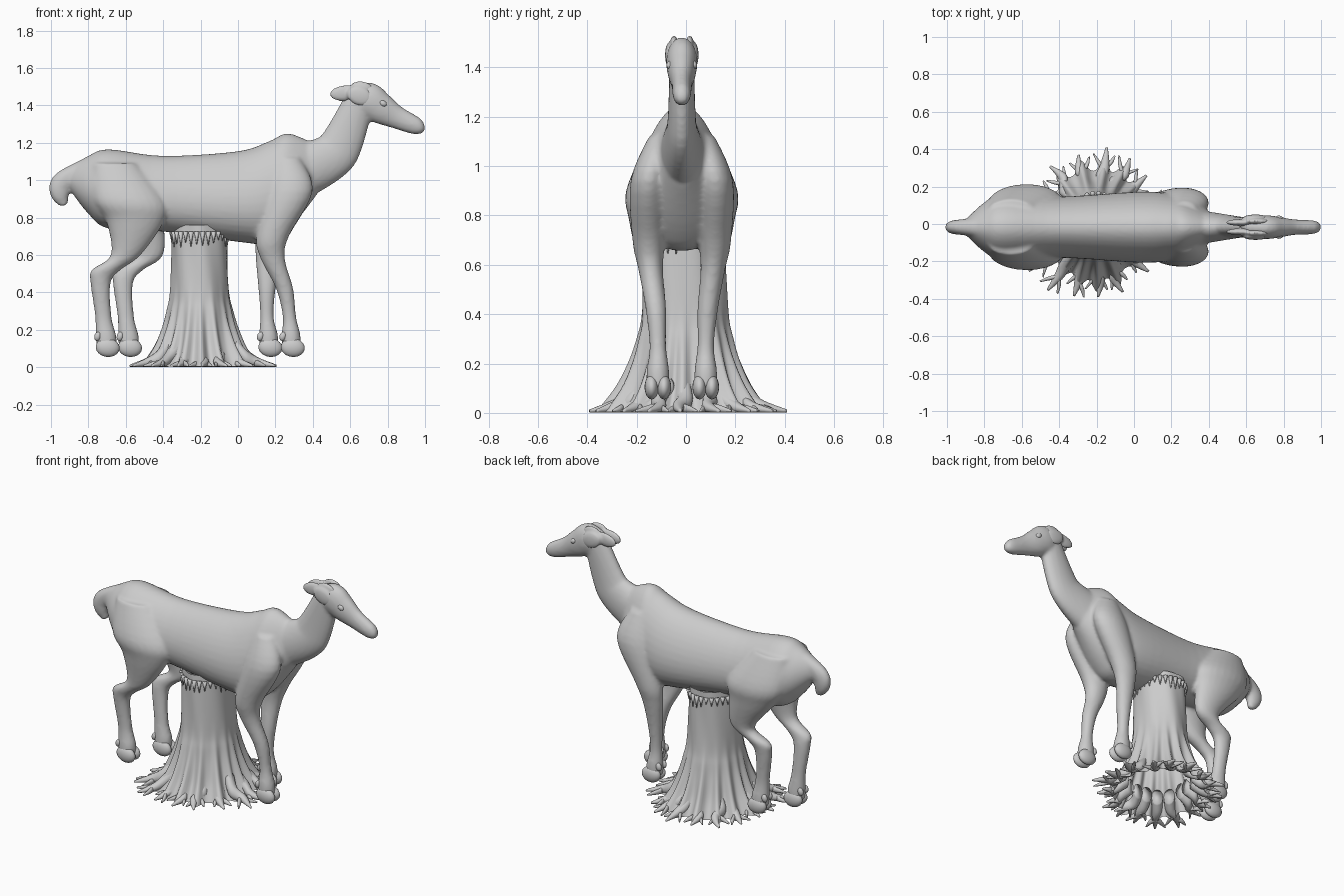
import bpy, bmesh, math, random
from mathutils import Vector, Matrix

if "Cube" in bpy.data.objects:
    bpy.data.objects.remove(bpy.data.objects["Cube"])

random.seed(4)
X, Y, Z = Vector((1, 0, 0)), Vector((0, 1, 0)), Vector((0, 0, 1))
MID = -.017  # y of the animal's middle plane


def step(t):
    t = max(0, min(1, t))
    return t * t * (3 - 2 * t)


def resample(secs, steps=5):
    """Catmull-Rom through all section values."""
    out, last = [], len(secs) - 1
    for i in range(last):
        p = [secs[max(0, min(last, i + k))] for k in (-1, 0, 1, 2)]
        for s in range(steps):
            t = s / steps
            out.append([b + .5 * t * (c - a + t * (2 * a - 5 * b + 4 * c - d + t * (3 * (b - c) + d - a)))
                        for a, b, c, d in zip(*p)])
    return out + [list(secs[-1])]


def loft(bm, secs, up=None, side=Y, egg=0, n=24):
    """Closed tube through sections (x, y, z, up radius, side radius)."""
    pts = resample(secs)
    rings = []
    for i, p in enumerate(pts):
        tan = Vector(pts[min(i + 1, len(pts) - 1)][:3]) - Vector(pts[max(i - 1, 0)][:3])
        nrm = up or Vector((-tan.z, 0, tan.x)).normalized()
        ring = []
        for k in range(n):
            a = 2 * math.pi * k / n
            v = Vector(p[:3]) + nrm * p[3] * math.cos(a) + side * p[4] * math.sin(a) * (1 - egg * math.cos(a))
            v.z = max(v.z, .002)
            ring.append(bm.verts.new(v))
        rings.append(ring)
    skin(bm, rings)
    bm.faces.new(rings[0])
    bm.faces.new(rings[-1])


def skin(bm, rings):
    n = len(rings[0])
    for r, q in zip(rings, rings[1:]):
        for k in range(n):
            bm.faces.new((r[k], r[(k + 1) % n], q[(k + 1) % n], q[k]))


def ball(bm, c, r, tilt=0):
    m = Matrix.Translation(c) @ Matrix.Rotation(tilt, 4, 'Y') @ Matrix.Diagonal((*r, 1))
    bmesh.ops.create_uvsphere(bm, u_segments=20, v_segments=12, radius=1, matrix=m)


def finish(bm, name, voxel=0, smooth=0):
    bmesh.ops.recalc_face_normals(bm, faces=bm.faces[:])
    for f in bm.faces:
        f.smooth = True
    me = bpy.data.meshes.new(name)
    bm.to_mesh(me)
    bm.free()
    ob = bpy.data.objects.new(name, me)
    bpy.context.collection.objects.link(ob)
    if voxel:
        m = ob.modifiers.new("fuse", 'REMESH')
        m.mode, m.voxel_size, m.use_smooth_shade = 'VOXEL', voxel, True
        m = ob.modifiers.new("soften", 'SMOOTH')
        m.factor, m.iterations = 0.5, smooth


# Torso: x, top, bottom, half width
bm = bmesh.new()
torso = [(-.90, 1.07, .95, .04), (-.80, 1.13, .82, .13), (-.69, 1.165, .74, .18), (-.40, 1.13, .725, .16),
         (0, 1.155, .67, .185), (.17, 1.21, .66, .18), (.27, 1.25, .73, .155), (.42, 1.19, .92, .07)]
loft(bm, [(x, MID, (t + b) / 2, (t - b) / 2, w) for x, t, b, w in torso], up=Z, egg=.2, n=36)

# Neck, head and tail in the middle plane: x, z, depth, half width
neck = [(.30, 1.03, .15, .10), (.49, 1.12, .125, .068), (.56, 1.21, .112, .056), (.65, 1.43, .08, .05)]
head = [(.585, 1.46, .03, .03), (.68, 1.435, .093, .062), (.76, 1.385, .085, .058), (.85, 1.335, .062, .042),
        (.96, 1.288, .046, .036), (.998, 1.285, .02, .018)]
tail = [(-.83, 1.07, .04, .05), (-.94, .985, .06, .04), (-.95, .92, .05, .034), (-.925, .865, .02, .016)]
for part in (neck, head, tail):
    loft(bm, [(x, MID, z, a, b) for x, z, a, b in part])

# Legs: x, z, depth, half width; each pair shares one profile, one leg swung forward
fore = [(.265, 1.12, .07, .05), (.28, .94, .12, .075), (.185, .70, .087, .066), (.16, .58, .065, .05),
        (.155, .42, .046, .042), (.155, .27, .036, .034), (.163, .17, .051, .046), (.165, .10, .05, .045)]
hind = [(-.66, 1.09, .12, .06), (-.585, .90, .19, .092), (-.55, .78, .155, .08), (-.60, .60, .08, .048),
        (-.705, .52, .078, .043), (-.735, .45, .054, .04), (-.72, .27, .044, .035), (-.705, .16, .056, .045),
        (-.705, .10, .05, .045)]
feet = []
for profile, forward, hinge, span in ((fore, -1, .7, .4), (hind, 1, .75, .15)):
    for s in (-1, 1):
        leg = []
        for x, z, a, b in profile:
            swing = .12 * step((hinge - z) / span) if s == forward else 0
            out = .097 + .037 * step((z - .3) / .4) - .05 * step((z - .92) / .2)
            leg.append((x + swing, MID + s * out, z, a, b))
        loft(bm, leg, up=X)
        feet.append(leg[-1][:2])
finish(bm, "deer_body", voxel=.011, smooth=5)

# Cloven hooves with heel claws
bm = bmesh.new()
for x, y in feet:
    for s in (-1, 1):
        ball(bm, (x + .008, y + s * .025, .105), (.064, .029, .05), .12)
        ball(bm, (x - .045, y + s * .025, .165), (.018, .015, .025), .3)
finish(bm, "hooves")

# Folded ears
bm = bmesh.new()
for s in (-1, 1):
    ball(bm, (.57, MID + s * .025, 1.465), (.08, .018, .042), -.1)
    ball(bm, (.65, MID + s * .05, 1.45), (.07, .018, .05), .35)
    ball(bm, (.66, MID + s * .032, 1.495), (.06, .016, .034), .1)
finish(bm, "ears", voxel=.008, smooth=3)

# Eyes
bm = bmesh.new()
for s in (-1, 1):
    ball(bm, (.775, MID + s * .047, 1.41), (.022, .015, .016), .5)
finish(bm, "eyes")

# Stump: hollow flared shell with a ridge above every root
CX, CY, ROOTS, N = -.205, -.005, 17, 144
angles = [2 * math.pi * (k + random.uniform(-.2, .2)) / ROOTS for k in range(ROOTS)]
bm = bmesh.new()
rings = []
for r, z in resample([(.145, .76), (.155, .42), (.172, .3), (.195, .2), (.23, .1), (.285, .004)]):
    flare = max(0, 1 - z / .45) ** 1.6
    ring = []
    for k in range(N):
        a = 2 * math.pi * k / N
        ridge = max(math.exp(-(math.remainder(a - t, 2 * math.pi) / .1) ** 2) for t in angles)
        rr = r + flare * (.06 * ridge - .025) + .003 * math.sin(7 * a + 9 * z)
        ring.append(bm.verts.new((CX + rr * math.cos(a), CY + 1.12 * rr * math.sin(a), z)))
    rings.append(ring)
skin(bm, rings)
finish(bm, "stump")

# Roots: tapered, wavy and forked
bm = bmesh.new()
for a in angles:
    d = Vector((math.cos(a), 1.1 * math.sin(a), 0))
    sd = Vector((-math.sin(a), math.cos(a), 0))
    reach, wave = random.uniform(.35, .425), random.uniform(-.018, .018)

    def at(f, off, z, h, b):
        return (*(Vector((CX, CY, z)) + d * reach * f + sd * off), h, b)

    loft(bm, [at(.5, 0, .10, .05, .035), at(.64, wave, .05, .038, .032), at(.78, -wave, .025, .024, .025),
              at(1, 0, .008, .006, .006)], up=Z, side=sd, n=12)
    for s in (-1, 1):
        f = random.uniform(.68, .8)
        loft(bm, [at(f, 0, .02, .02, .018), at(f + .08, s * .03, .016, .015, .014),
                  at(f + .18, s * random.uniform(.045, .07), .008, .005, .005)], up=Z, side=sd, n=10)
finish(bm, "roots")

# Ragged bark tufts under the belly
bm = bmesh.new()
for k in range(30):
    a, drop = 2 * math.pi * k / 30, random.uniform(.04, .085)
    m = (Matrix.Translation((CX + .15 * math.cos(a), CY + .168 * math.sin(a), .725 - drop / 2))
         @ Matrix.Rotation(math.pi, 4, 'X'))
    bmesh.ops.create_cone(bm, cap_ends=True, segments=8, radius1=.014, radius2=.002, depth=drop, matrix=m)
finish(bm, "bark_tufts")
